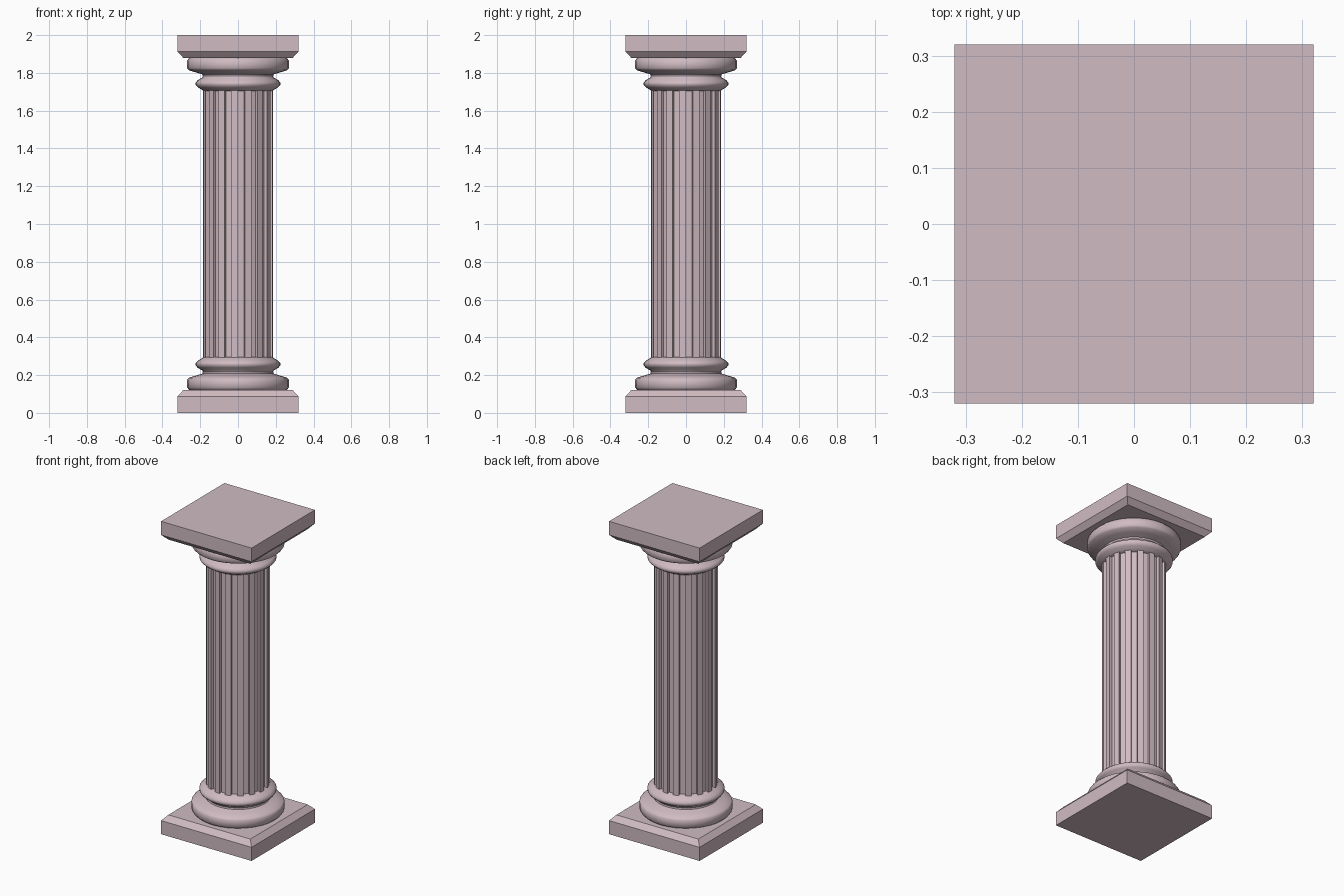
import bpy
import bmesh
from math import cos, sin, pi, radians

cube = bpy.data.objects.get("Cube")
if cube:
    bpy.data.objects.remove(cube, do_unlink=True)

COLOUR = (0.63, 0.50, 0.54, 1.0)
stone = bpy.data.materials.new("rose stone")
stone.use_nodes = True
stone.diffuse_color = COLOUR
bsdf = stone.node_tree.nodes["Principled BSDF"]
bsdf.inputs["Base Color"].default_value = COLOUR
bsdf.inputs["Roughness"].default_value = 0.8

HEIGHT = 2.0
FLUTES = 16
SEGMENTS = 2 * FLUTES


def loft(name, rings, smooth_angle=None):
    """Join equal-sized rings of points into a capped solid."""
    bm = bmesh.new()
    loops = [[bm.verts.new(p) for p in ring] for ring in rings]
    for low, high in zip(loops, loops[1:]):
        for i in range(len(low)):
            j = (i + 1) % len(low)
            bm.faces.new((low[i], low[j], high[j], high[i]))
    bm.faces.new(loops[0])
    bm.faces.new(loops[-1])
    bmesh.ops.recalc_face_normals(bm, faces=bm.faces)
    mesh = bpy.data.meshes.new(name)
    bm.to_mesh(mesh)
    bm.free()
    if smooth_angle:
        mesh.shade_smooth()
        mesh.set_sharp_from_angle(angle=radians(smooth_angle))
    mesh.materials.append(stone)
    obj = bpy.data.objects.new(name, mesh)
    bpy.context.collection.objects.link(obj)
    return obj


def square(half, z):
    return [(x * half, y * half, z) for x, y in ((-1, -1), (1, -1), (1, 1), (-1, 1))]


def circle(radius, z):
    step = 2 * pi / SEGMENTS
    return [(radius * cos(i * step), radius * sin(i * step), z) for i in range(SEGMENTS)]


def fluted(outer, inner, z):
    """Outline with alternate facets sunk inwards."""
    step = 2 * pi / SEGMENTS
    points = []
    for k in range(FLUTES):
        a, b = 2 * k * step, (2 * k + 1) * step
        for r, t in ((outer, a), (inner, a), (inner, b), (outer, b)):
            points.append((r * cos(t), r * sin(t), z))
    return points


# Slab outline and moulding profiles as (size, height from the end)
slab = [(0.32, 0.0), (0.32, 0.087), (0.29, 0.12)]
large_ring = [(0.255, 0.118), (0.27, 0.135), (0.27, 0.175), (0.262, 0.185),
              (0.225, 0.197), (0.188, 0.208), (0.185, 0.225)]
small_ring = [(0.185, 0.215), (0.19, 0.225), (0.215, 0.24), (0.224, 0.252),
              (0.224, 0.264), (0.212, 0.277), (0.19, 0.29), (0.18, 0.296)]

# Base and capital mirror each other about mid height
for end, flip in (("base", False), ("capital", True)):
    def level(h):
        return HEIGHT - h if flip else h

    loft(end + "_slab", [square(s, level(h)) for s, h in slab])
    loft(end + "_large_ring", [circle(r, level(h)) for r, h in large_ring], 60)
    loft(end + "_small_ring", [circle(r, level(h)) for r, h in small_ring], 60)

# Fluted shaft running between the mouldings
loft("fluted_shaft", [fluted(0.185, 0.167, z) for z in (0.28, HEIGHT - 0.28)], 40)
